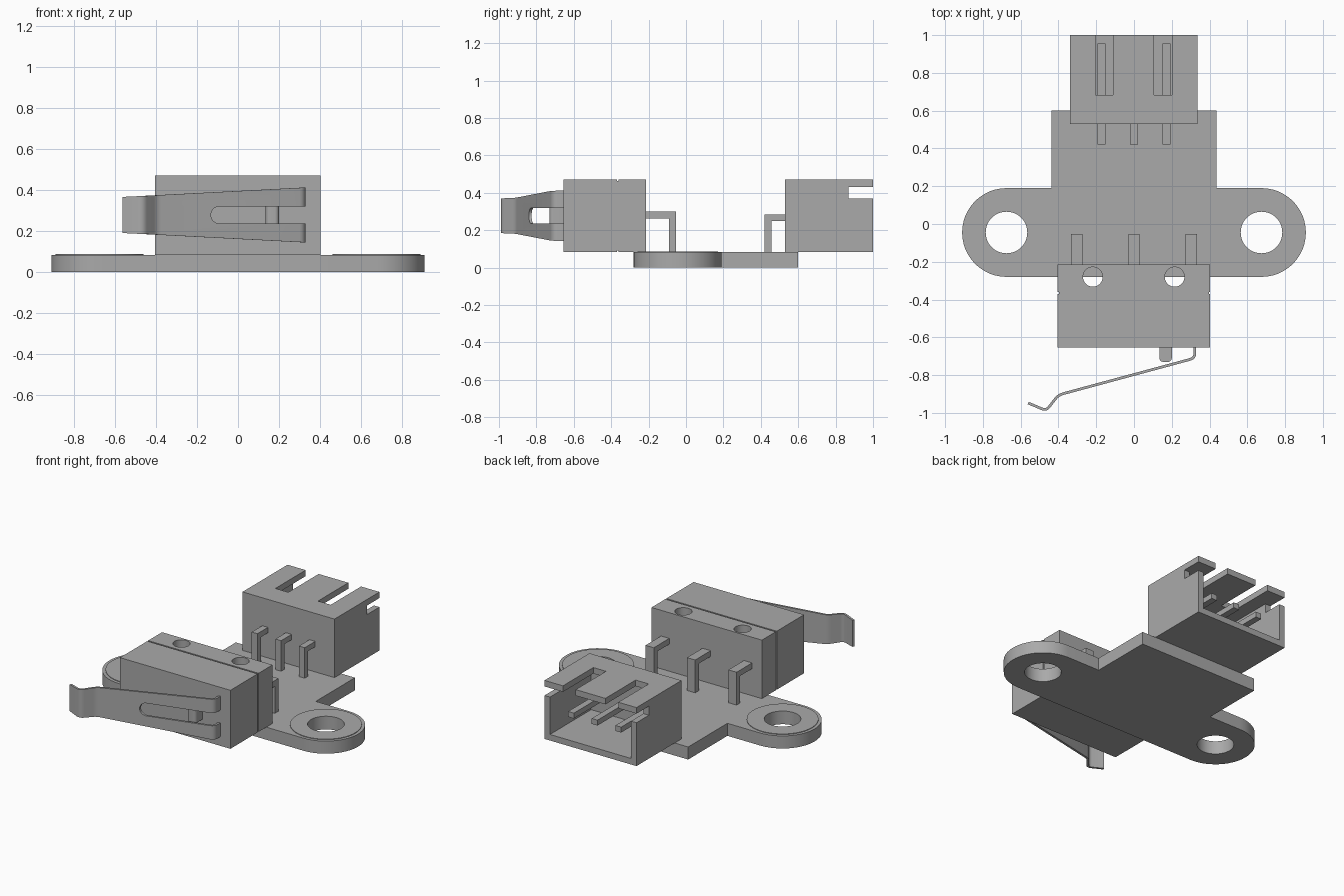
import bpy, bmesh, math
from mathutils import Vector

cube = bpy.data.objects.get("Cube")
if cube:
    bpy.data.objects.remove(cube, do_unlink=True)

grey = bpy.data.materials.new("plain grey")
grey.use_nodes = True
grey.diffuse_color = (0.4, 0.4, 0.4, 1)
grey.node_tree.nodes["Principled BSDF"].inputs["Base Color"].default_value = (0.4, 0.4, 0.4, 1)


def finish(name, bm):
    bmesh.ops.recalc_face_normals(bm, faces=bm.faces[:])
    mesh = bpy.data.meshes.new(name)
    bm.to_mesh(mesh)
    bm.free()
    mesh.materials.append(grey)
    ob = bpy.data.objects.new(name, mesh)
    bpy.context.scene.collection.objects.link(ob)
    return ob


def prism(name, pts, lo, hi, to3d=lambda a, b, h: (a, b, h)):
    """Extrude a flat outline between two heights."""
    bm = bmesh.new()
    face = bm.faces.new([bm.verts.new(to3d(a, b, lo)) for a, b in pts])
    new = bmesh.ops.extrude_face_region(bm, geom=[face])["geom"]
    shift = Vector(to3d(0, 0, hi)) - Vector(to3d(0, 0, lo))
    bmesh.ops.translate(bm, vec=shift, verts=[v for v in new if isinstance(v, bmesh.types.BMVert)])
    return finish(name, bm)


def box(name, x0, x1, y0, y1, z0, z1):
    return prism(name, [(x0, y0), (x1, y0), (x1, y1), (x0, y1)], z0, z1)


def arc(cx, cy, r, a0, a1, n=24):
    return [(cx + r * math.cos(math.radians(a0 + (a1 - a0) * i / n)),
             cy + r * math.sin(math.radians(a0 + (a1 - a0) * i / n))) for i in range(n + 1)]


def disc(name, cx, cy, r, z0, z1):
    return prism(name, arc(cx, cy, r, 0, 360, 48)[:-1], z0, z1)


def activate(ob):
    bpy.ops.object.select_all(action="DESELECT")
    ob.select_set(True)
    bpy.context.view_layer.objects.active = ob


def apply(ob, kind, **settings):
    mod = ob.modifiers.new(kind, kind)
    for key, value in settings.items():
        setattr(mod, key, value)
    activate(ob)
    bpy.ops.object.modifier_apply(modifier=mod.name)


def cut(ob, *cutters):
    for c in cutters:
        apply(ob, "BOOLEAN", operation="DIFFERENCE", solver="EXACT", object=c)
        bpy.data.objects.remove(c, do_unlink=True)


def bent_pin(name, x, w, y0, y1, z_top, t, leg_at_start):
    """Horizontal pin with a leg down to the board at one end."""
    zb, zm = TOP - 0.01, z_top - t
    if leg_at_start:
        pts = [(y0, zb), (y0 + t, zb), (y0 + t, zm), (y1, zm), (y1, z_top), (y0, z_top)]
    else:
        pts = [(y1, zb), (y1 - t, zb), (y1 - t, zm), (y0, zm), (y0, z_top), (y1, z_top)]
    prism(name, pts, x - w / 2, x + w / 2, lambda a, b, h: (h, a, b))


TOP, HIGH = 0.083, 0.47
EAR_X, EAR_Y = 0.675, -0.045

# Circuit board with rounded ears and mounting holes
outline = (arc(EAR_X, EAR_Y, 0.235, -90, 90) + [(0.436, 0.19), (0.436, 0.6), (-0.436, 0.6), (-0.436, 0.19)]
           + arc(-EAR_X, EAR_Y, 0.235, 90, 270))
board = prism("board", outline, 0, TOP)
for s, side in ((1, "left"), (-1, "right")):
    cut(board, disc("cutter", s * EAR_X, EAR_Y, 0.11, -0.1, 0.2))
    pad = disc(side + "_hole_pad", s * EAR_X, EAR_Y, 0.215, TOP - 0.01, TOP + 0.004)
    cut(pad, disc("cutter", s * EAR_X, EAR_Y, 0.11, -0.1, 0.2))

# Switch body: two shells around a thin seam, with two through holes
box("switch_front_shell", -0.405, 0.403, -0.655, -0.37, TOP, HIGH)
rear = box("switch_rear_shell", -0.405, 0.403, -0.36, -0.215, TOP, HIGH)
cut(rear, *[disc("cutter", x, -0.28, 0.052, 0, 0.6) for x in (-0.218, 0.215)])
box("switch_seam", -0.398, 0.396, -0.375, -0.355, TOP + 0.007, HIGH - 0.007)

# Switch plunger
plunger = arc(0.155, -0.71, 0.02, 180, 270, 6) + arc(0.18, -0.71, 0.02, 270, 360, 6) + [(0.2, -0.65), (0.135, -0.65)]
prism("plunger", plunger, 0.225, 0.33)

# Switch and connector pins
for i, side in enumerate(("right", "middle", "left")):
    bent_pin(side + "_switch_pin", (i - 1) * 0.303, 0.06, -0.225, -0.053, 0.3, 0.038, False)
    x = (i - 1) * 0.173
    bent_pin(side + "_connector_pin", x, 0.042, 0.42, 0.955, 0.285, 0.036, True)

# Connector housing: open at the back, slotted in the top and sides
housing = box("connector_housing", -0.338, 0.335, 0.53, 1.0, TOP, HIGH)
cut(housing,
    box("cutter", -0.298, 0.295, 0.57, 1.1, TOP + 0.04, HIGH - 0.04),
    box("cutter", -0.205, -0.11, 0.683, 1.1, 0.4, 0.6),
    box("cutter", 0.107, 0.2, 0.683, 1.1, 0.4, 0.6),
    box("cutter", -0.5, 0.5, 0.87, 1.1, 0.37, HIGH - 0.04))

# Lever: bent tapering strip with rounded bends
corners = [Vector(p) for p in ((0.322, -0.65), (0.322, -0.71), (-0.4, -0.905), (-0.465, -0.988), (-0.56, -0.948))]
path = [corners[0]]
for a, b, c in zip(corners, corners[1:], corners[2:]):
    p, q = b + (a - b).normalized() * 0.025, b + (c - b).normalized() * 0.025
    path += [p * (1 - t) ** 2 + b * 2 * t * (1 - t) + q * t * t for t in (0, 0.25, 0.5, 0.75, 1)]
path.append(corners[-1])

bm = bmesh.new()
columns = []
for x, y in path:
    half = 0.134 - 0.038 * (0.325 - x) / 0.73 if x > -0.4 else 0.096 - 0.05 * (-0.4 - x)
    columns.append([bm.verts.new((x, y, 0.277 + s * half)) for s in (-1, 1)])
for a, b in zip(columns, columns[1:]):
    bm.faces.new((a[0], b[0], b[1], a[1]))
lever = finish("lever", bm)
apply(lever, "SOLIDIFY", thickness=0.014, offset=0, use_even_offset=True)
slot = arc(-0.09, 0.277, 0.042, 90, 270, 16) + [(0.5, 0.235), (0.5, 0.319)]
cut(lever, prism("cutter", slot, -1.1, -0.6, lambda a, b, h: (a, h, b)))

# Smooth curved walls, keep corners sharp
for ob in bpy.context.scene.objects:
    if ob.type == "MESH":
        activate(ob)
        bpy.ops.object.shade_smooth_by_angle(angle=math.radians(30))
